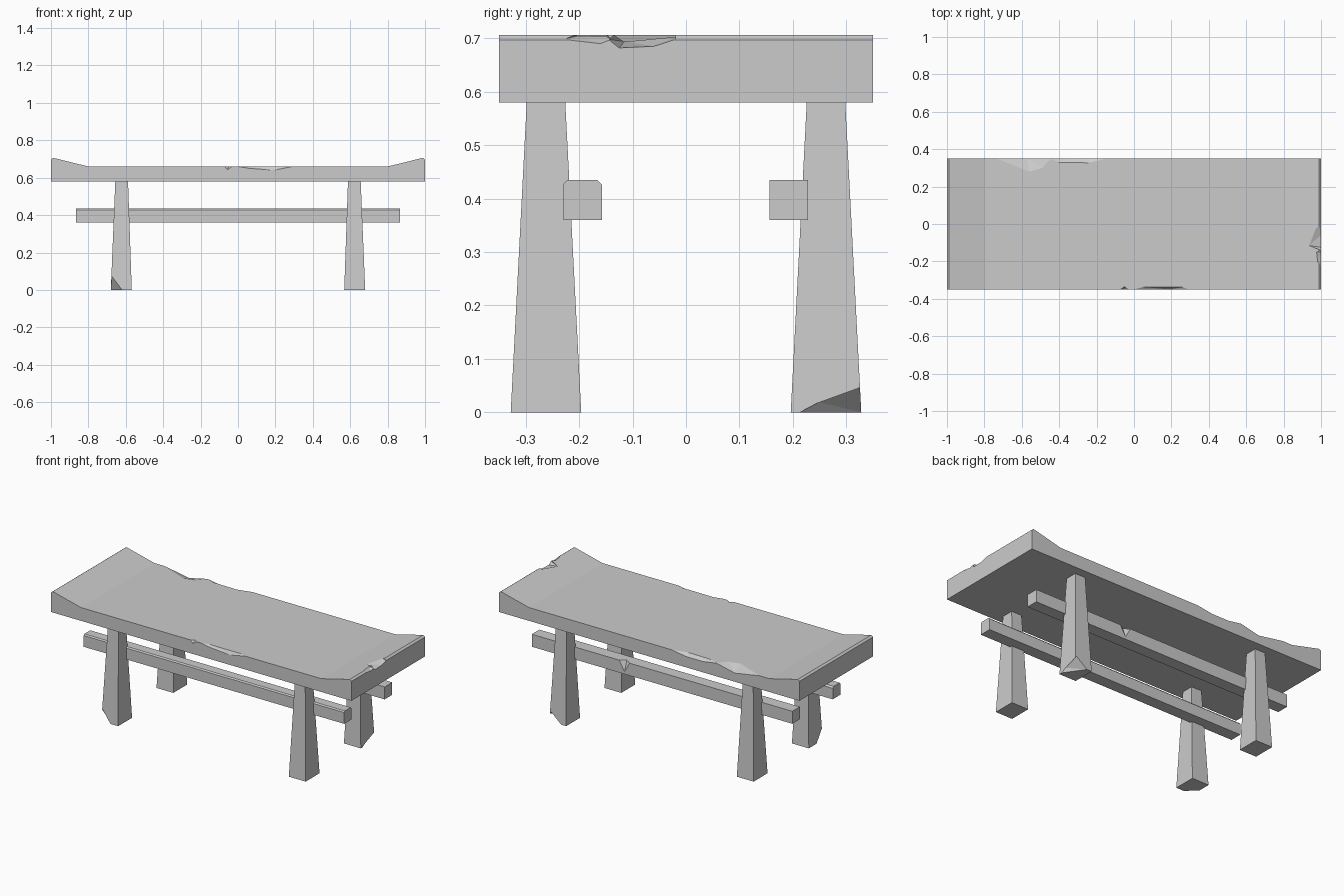
import bpy, bmesh
from mathutils import Vector

if "Cube" in bpy.data.objects:
    bpy.data.objects.remove(bpy.data.objects["Cube"])


def make(name, bm):
    bmesh.ops.recalc_face_normals(bm, faces=bm.faces)
    me = bpy.data.meshes.new(name)
    bm.to_mesh(me)
    bm.free()
    ob = bpy.data.objects.new(name, me)
    bpy.context.collection.objects.link(ob)
    return ob


def loft(name, a, b):
    """Closed solid between two matching rings of points."""
    bm = bmesh.new()
    va, vb = [bm.verts.new(p) for p in a], [bm.verts.new(p) for p in b]
    n = len(a)
    bm.faces.new(va)
    bm.faces.new(vb)
    for i in range(n):
        bm.faces.new((va[i], va[(i + 1) % n], vb[(i + 1) % n], vb[i]))
    return make(name, bm)


def chip(target, pts, out):
    """Break a piece off an edge: hull of surface points extended outwards."""
    bm = bmesh.new()
    for p in pts:
        bm.verts.new(p)
        bm.verts.new(Vector(p) + Vector(out))
    res = bmesh.ops.convex_hull(bm, input=bm.verts)
    junk = [v for v in res["geom_interior"] if isinstance(v, bmesh.types.BMVert)]
    bmesh.ops.delete(bm, geom=junk, context='VERTS')
    cutter = make(target.name + "_chip_cutter", bm)
    mod = target.modifiers.new("chip", 'BOOLEAN')
    mod.operation, mod.solver, mod.object = 'DIFFERENCE', 'EXACT', cutter
    cutter.hide_render = True
    cutter.hide_viewport = True
    cutter.display_type = 'WIRE'


# Table top: slab with upswept ends
profile = [(-1, .58), (1, .58), (1, .697), (.988, .706), (.8, .66),
           (-.8, .66), (-.988, .706), (-1, .697)]
top = loft("bench_top", [(x, -.35, z) for x, z in profile],
           [(x, .35, z) for x, z in profile])

# Tapered legs
legs = {}
for sx, side in ((-1, "left"), (1, "right")):
    for sy, end in ((-1, "front"), (1, "back")):
        def ring(x0, x1, y0, y1, z):
            return [(sx * x, sy * y, z) for x, y in
                    ((x0, y0), (x1, y0), (x1, y1), (x0, y1))]
        legs[end, side] = loft(f"{end}_{side}_leg",
                               ring(.568, .68, .196, .328, 0),
                               ring(.588, .656, .226, .298, .581))

# Long rails; the front one has worn upper edges
front = [(-.229, .36), (-.157, .36), (-.157, .426), (-.166, .435),
         (-.222, .435), (-.229, .428)]
back = [(.156, .36), (.228, .36), (.228, .435), (.156, .435)]
rails = {}
for name, sec in (("front", front), ("back", back)):
    rails[name] = loft(name + "_rail", [(-.867, y, z) for y, z in sec],
                       [(.867, y, z) for y, z in sec])

# Chips on the top's front, back and right edges
chip(top, [(-.01, -.35, .661), (.3, -.35, .661), (.05, -.337, .66),
           (.26, -.338, .66), (.06, -.35, .65), (.19, -.35, .64)], (0, -.03, .03))
chip(top, [(-.075, -.35, .661), (-.03, -.35, .661), (-.05, -.335, .66),
           (-.055, -.35, .643)], (0, -.03, .03))
chip(top, [(-.74, .35, .661), (-.44, .35, .661), (-.56, .28, .66), (-.49, .3, .66),
           (-.66, .32, .66), (-.57, .35, .632)], (0, .03, .03))
chip(top, [(-.46, .35, .661), (-.14, .35, .661), (-.4, .33, .66), (-.24, .327, .66),
           (-.36, .35, .645), (-.25, .35, .645)], (0, .03, .03))
chip(top, [(1, -.145, .698), (1, -.02, .698), (.97, -.02, .704), (.935, -.115, .694),
           (1, -.125, .682), (1, -.06, .685)], (.03, 0, .03))
chip(top, [(1, -.23, .698), (1, -.14, .698), (.98, -.2, .705), (.975, -.15, .704),
           (1, -.16, .69)], (.03, 0, .03))

# Broken feet and a nick in the back rail
chip(legs["back", "right"], [(.68, .213, 0), (.675, .24, .021), (.671, .3, .036),
     (.67, .325, .057), (.6, .33, 0), (.68, .33, 0)], (.03, .03, -.03))
chip(legs["front", "left"], [(-.675, -.325, .075), (-.62, -.328, 0), (-.64, -.326, .025),
     (-.68, -.27, 0), (-.68, -.328, 0)], (-.03, -.03, -.03))
chip(rails["back"], [(.215, .228, .436), (.285, .228, .436), (.25, .228, .375),
     (.25, .205, .435)], (0, .03, .03))
